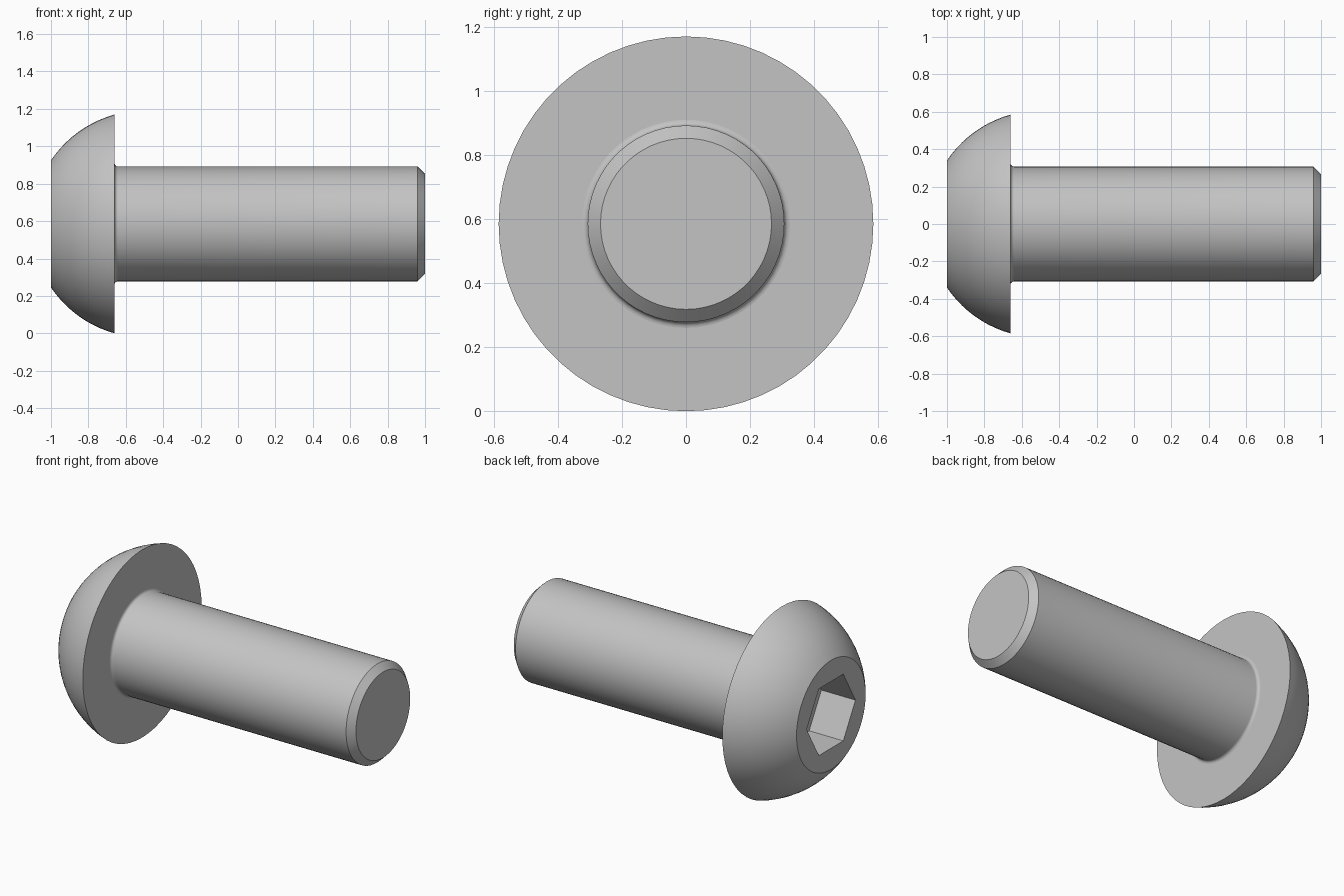
import bpy, bmesh, math
from mathutils import Vector

if "Cube" in bpy.data.objects:
    bpy.data.objects.remove(bpy.data.objects["Cube"])

SEG = 60          # divisible by six so the rim lines up with the hex socket
AXIS_Z = 0.585    # height of the screw axis
HEAD_R, FACE_R, SHANK_R = 0.585, 0.34, 0.307
SEAT_X = -0.66    # underside of the head
FILLET = 0.018
SOCKET_R, SOCKET_DEPTH = 0.24, 0.235

steel = bpy.data.materials.new("grey_steel")
steel.use_nodes = True
GREY = (0.55, 0.55, 0.55, 1)
steel.diffuse_color = GREY
steel.node_tree.nodes["Principled BSDF"].inputs["Base Color"].default_value = GREY


def ring(bm, x, r, n):
    """Circle of n vertices around the screw axis, starting on +y."""
    angles = [2 * math.pi * i / n for i in range(n)]
    return [bm.verts.new((x, r * math.cos(a), AXIS_Z + r * math.sin(a))) for a in angles]


def bridge(bm, a, b):
    n = len(a)
    for i in range(n):
        j = (i + 1) % n
        bm.faces.new((a[i], a[j], b[j], b[i]))


def revolve(bm, profile):
    rings = [ring(bm, x, r, SEG) for x, r in profile]
    for a, b in zip(rings, rings[1:]):
        bridge(bm, a, b)
    return rings


def finish(bm, name):
    bmesh.ops.recalc_face_normals(bm, faces=bm.faces)
    mesh = bpy.data.meshes.new(name)
    bm.to_mesh(mesh)
    bm.free()
    mesh.materials.append(steel)
    obj = bpy.data.objects.new(name, mesh)
    bpy.context.collection.objects.link(obj)
    bpy.ops.object.select_all(action='DESELECT')
    obj.select_set(True)
    bpy.context.view_layer.objects.active = obj
    bpy.ops.object.shade_smooth_by_angle(angle=math.radians(30))


# Button head: spherical dome, flat underside, hex socket in the front face
bm = bmesh.new()
centre = (SEAT_X ** 2 + HEAD_R ** 2 - 1 - FACE_R ** 2) / (2 * (SEAT_X + 1))
dome_r = math.hypot(-1 - centre, FACE_R)
start = math.atan2(FACE_R, -1 - centre)
end = math.atan2(HEAD_R, SEAT_X - centre)
STEPS = 10
dome = []
for i in range(STEPS + 1):
    a = start + (end - start) * i / STEPS
    dome.append((centre + dome_r * math.cos(a), dome_r * math.sin(a)))
rim = revolve(bm, dome + [(SEAT_X, SHANK_R + FILLET)])[0]

mouth = ring(bm, -1, SOCKET_R, 6)
floor = ring(bm, -1 + SOCKET_DEPTH, SOCKET_R, 6)
bridge(bm, mouth, floor)
bm.faces.new(floor)
span = SEG // 6
for i in range(6):
    arc = [rim[(i * span + k) % SEG] for k in range(span + 1)]
    bm.faces.new(arc + [mouth[(i + 1) % 6], mouth[i]])
finish(bm, "button_head")

# Shank: small fillet under the head, chamfered tip
bm = bmesh.new()
profile = []
for i in range(6):
    a = math.pi / 2 * i / 5
    profile.append((SEAT_X + FILLET * (1 - math.cos(a)),
                    SHANK_R + FILLET * (1 - math.sin(a))))
profile += [(0.96, SHANK_R), (1, SHANK_R - 0.04)]
tip = revolve(bm, profile)[-1]
bm.faces.new(tip)
finish(bm, "shank")
